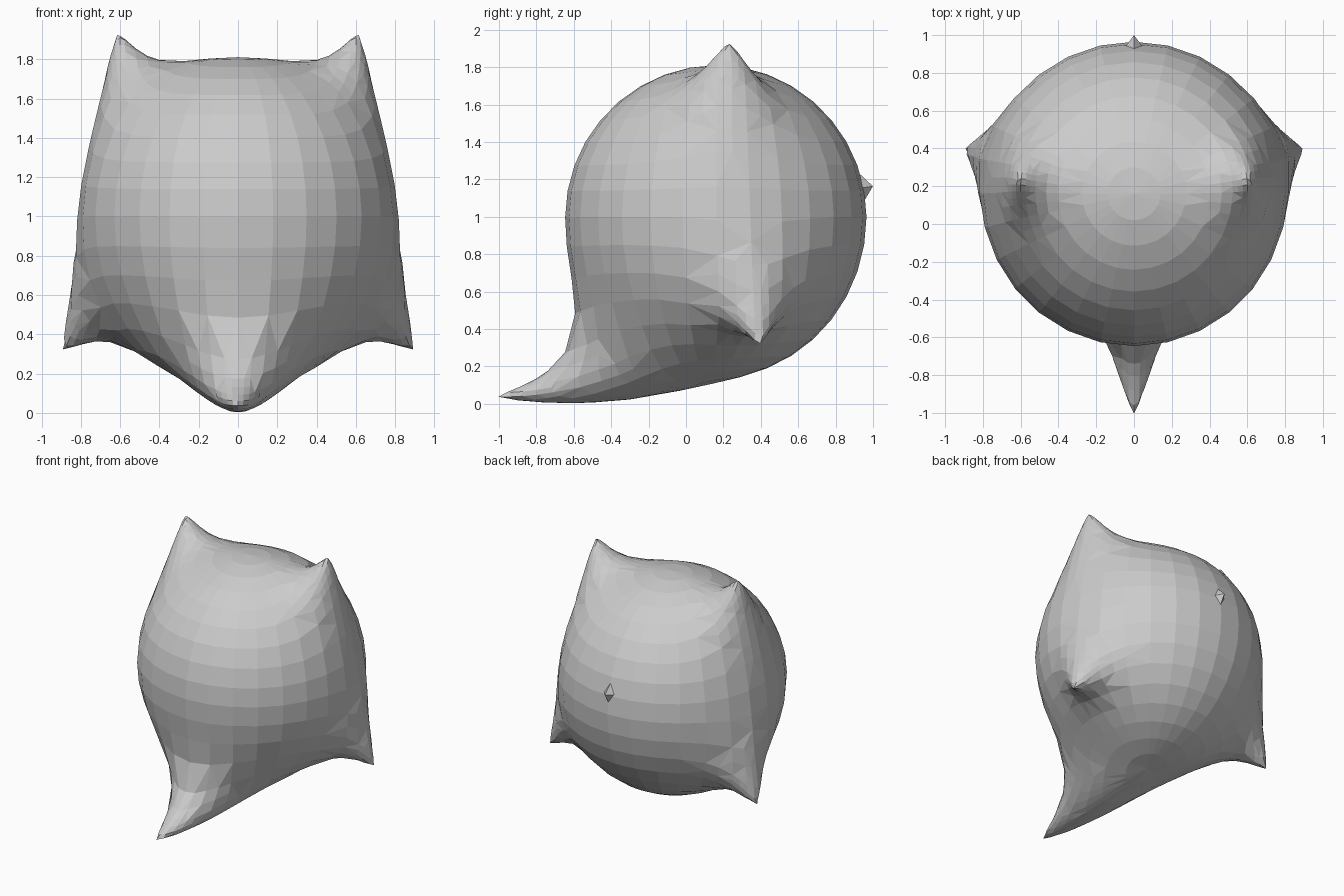
import bpy, bmesh, math
from mathutils import Vector

if "Cube" in bpy.data.objects:
    bpy.data.objects.remove(bpy.data.objects["Cube"])

CENTRE = Vector((0, 0.16, 1.0))
R = 0.805


def spike(base, *pulls):
    return Vector(base).normalized(), [(Vector(v), w, p) for v, w, p in pulls]


# spikes: direction on the ball, then (pull vector, width in degrees, falloff power)
ear = ((0.75, 0.07, 0.655), ((0.01, 0.015, 0.395), 15, 1.35))
fin = ((0.72, 0.19, -0.33), ((0.18, 0.05, -0.31), 13, 1.25))
spikes = [spike((0, -0.46, -0.655),
                ((0, -0.13, -0.37), 19.5, 1.5), ((0, -0.57, 0.125), 11, 1.4))]
for base, (v, w, p) in (ear, fin):
    for s in (1, -1):
        spikes.append(spike((s * base[0], base[1], base[2]),
                            ((s * v[0], v[1], v[2]), w, p)))

# body: a faceted ball, refined around the spikes, then pulled out into points
bm = bmesh.new()
bmesh.ops.create_uvsphere(bm, u_segments=28, v_segments=18, radius=1)


def near(v, degrees):
    return any(v.co.angle(b) < math.radians(degrees) for b, _ in spikes)


for degrees in (24, 11):
    edges = [e for e in bm.edges if near(e.verts[0], degrees) and near(e.verts[1], degrees)]
    bmesh.ops.subdivide_edges(bm, edges=edges, cuts=1, use_grid_fill=True)
    for v in bm.verts:
        v.co.normalize()
for b, _ in spikes:
    min(bm.verts, key=lambda v: (v.co - b).length).co = b
for v in bm.verts:
    d = v.co.normalized()
    pos = CENTRE + d * R
    for b, pulls in spikes:
        a = math.degrees(d.angle(b, 0))
        for vec, width, power in pulls:
            pos += vec * math.exp(-(a / width) ** power)
    v.co = pos
bmesh.ops.triangulate(bm, faces=[f for f in bm.faces if len(f.verts) > 4])
bmesh.ops.recalc_face_normals(bm, faces=bm.faces)
low = min(v.co.z for v in bm.verts)
for v in bm.verts:
    v.co.z -= low * max(0, 1 - v.co.z)
mesh = bpy.data.meshes.new("body")
bm.to_mesh(mesh)
bm.free()
bpy.context.collection.objects.link(bpy.data.objects.new("body", mesh))

# tail: a small four-sided point on the back
bpy.ops.mesh.primitive_cone_add(vertices=4, radius1=1, depth=1,
                                location=(0, 0.94, 1.155),
                                rotation=(math.radians(-82), 0, 0))
tail = bpy.context.object
tail.name = "tail"
tail.scale = (0.09, 0.15, 0.12)
